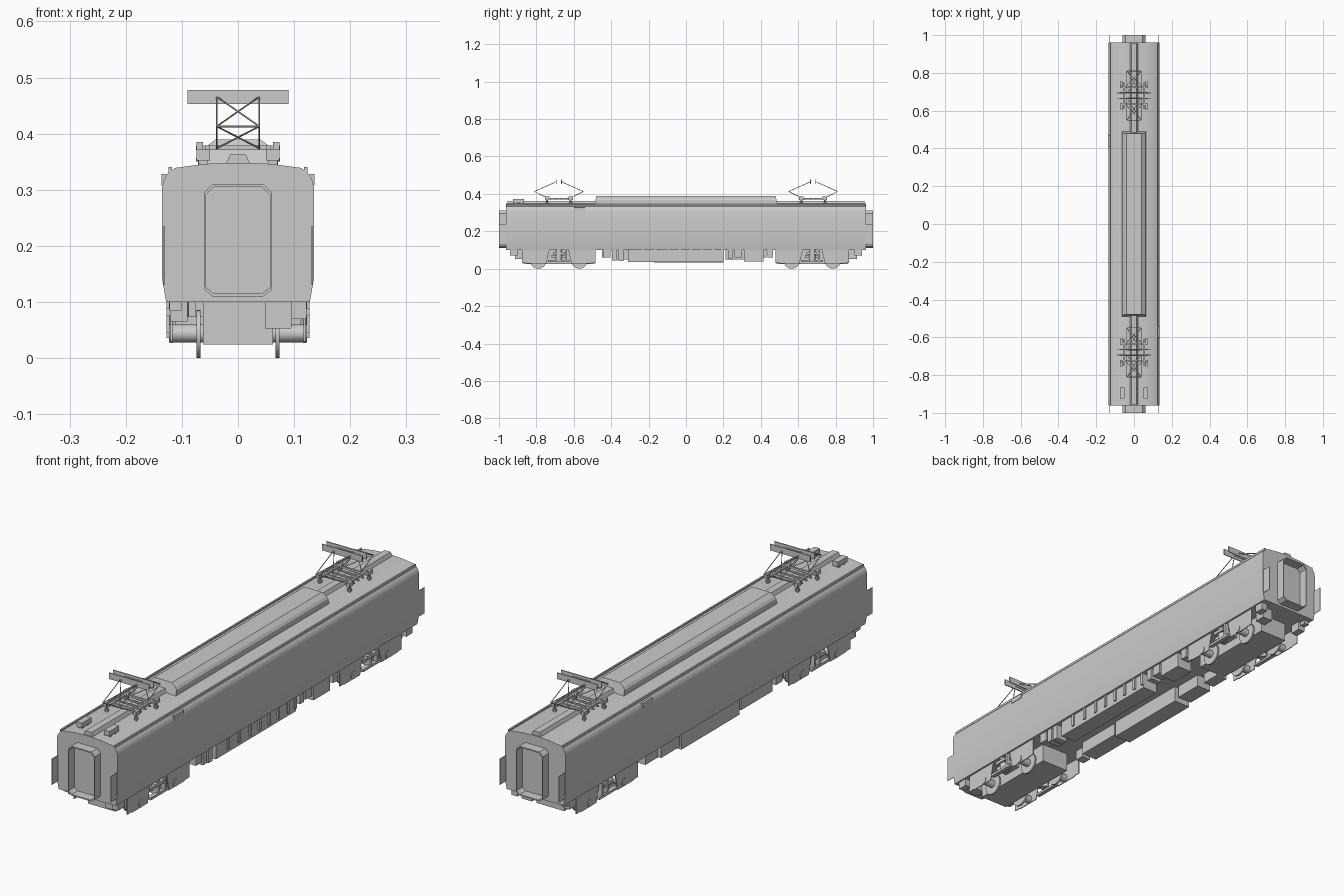
import bpy, bmesh, math
from mathutils import Vector

if "Cube" in bpy.data.objects:
    bpy.data.objects.remove(bpy.data.objects["Cube"])


def finish(name, bm, smooth=False):
    bmesh.ops.recalc_face_normals(bm, faces=bm.faces)
    me = bpy.data.meshes.new(name)
    bm.to_mesh(me)
    bm.free()
    ob = bpy.data.objects.new(name, me)
    bpy.context.collection.objects.link(ob)
    if smooth:
        bpy.context.view_layer.objects.active = ob
        ob.select_set(True)
        bpy.ops.object.shade_smooth_by_angle(angle=math.radians(35))
        ob.select_set(False)
    return ob


def boxes(name, specs):
    """One object from boxes given as (x0, x1, y0, y1, z0, z1)."""
    bm = bmesh.new()
    for x0, x1, y0, y1, z0, z1 in specs:
        vs = bmesh.ops.create_cube(bm, size=1)["verts"]
        for v in vs:
            v.co = Vector(((x0 + x1) / 2 + v.co.x * (x1 - x0),
                           (y0 + y1) / 2 + v.co.y * (y1 - y0),
                           (z0 + z1) / 2 + v.co.z * (z1 - z0)))
    return finish(name, bm)


def prism(name, pts, a, b, axis="y", smooth=False, taper=0.0):
    """Extrude a profile (x,z for axis y; y,z for axis x) from a to b."""
    bm = bmesh.new()
    low = min(p[1] for p in pts)

    def put(p, t, s):
        t += s * taper * (p[1] - low)
        return bm.verts.new((p[0], t, p[1]) if axis == "y" else (t, p[0], p[1]))
    r0 = [put(p, a, 1) for p in pts]
    r1 = [put(p, b, -1) for p in pts]
    n = len(pts)
    bm.faces.new(r0)
    bm.faces.new(r1[::-1])
    for i in range(n):
        bm.faces.new((r0[i], r0[(i + 1) % n], r1[(i + 1) % n], r1[i]))
    return finish(name, bm, smooth)


def mirrored(half):
    return half + [(-x, z) for x, z in reversed(half)]


def rods(name, segs, r, sides=6):
    """One object from round bars (start, end)."""
    bm = bmesh.new()
    for a, b in segs:
        a, b = Vector(a), Vector(b)
        d = b - a
        vs = bmesh.ops.create_cone(bm, cap_ends=True, segments=sides, radius1=r,
                                   radius2=r, depth=d.length)["verts"]
        q = d.to_track_quat("Z", "Y")
        for v in vs:
            v.co = q @ v.co + (a + b) / 2
    return finish(name, bm, sides > 6)


# Body shell, roof duct and raised roof housing
prism("body", mirrored([(.128, .10), (.135, .14), (.135, .305), (.132, .318), (.124, .331),
                        (.112, .339), (.06, .346), (.02, .348)]), -.962, .962, smooth=True)
prism("roof_duct", mirrored([(.022, .345), (.014, .363)]), -.955, .955)
prism("roof_housing", mirrored([(.064, .343), (.064, .367), (.058, .376), (.04, .39)]),
      -.49, .49, taper=.25)
boxes("roof_gutters", [(s * .121 - .003, s * .121 + .003, -.96, .96, .332, .341) for s in (-1, 1)])
boxes("side_indicators", [(.127, .1365, -.60, -.54, .308, .328), (-.1365, -.127, .41, .47, .308, .328)])
boxes("roof_vents", [(s * .062 - .012, s * .062 + .012, -.925, -.865, .352, .372) for s in (-1, 1)]
      + [(s * .062 - .008, s * .062 + .008, y, y + .01, .342, .354)
         for s in (-1, 1) for y in (-.915, -.885)])

# Open gangway tubes and thin corner plates at both ends
ring = [(.045, .11), (.06, .122), (.06, .295), (.045, .31)]
ring += [(-x, z) for x, z in reversed(ring)]
for e, tag in ((-1, "front"), (1, "back")):
    bm = bmesh.new()
    loops = [[bm.verts.new((x * k, e * y, .21 + (z - .21) * k)) for x, z in ring]
             for k, y in ((1, .96), (1, 1.0), (.95, 1.0), (.95, .96))]
    for A, B in zip(loops, loops[1:]):
        for i in range(8):
            j = (i + 1) % 8
            bm.faces.new((A[i], A[j], B[j], B[i]))
    finish(tag + "_gangway", bm)
    ys = sorted((e * .955, e * 1.0))
    boxes(tag + "_corner_plates", [(s * .132 - .001, s * .132 + .001, *ys, .13, .235)
                                   for s in (-1, 1)])
    # Underframe gear below the end
    ys = sorted((e * .87, e * .915))
    y2 = sorted((e * .90, e * .94))
    boxes(tag + "_end_gear", [(.048, .095, *ys, .053, .102), (-.12, -.09, *ys, .065, .102),
                              (.095, .122, *y2, .07, .102), (-.122, -.10, *y2, .085, .102)])

# Bogies
for c, tag in ((-.68, "front"), (.675, "back")):
    boxes(tag + "_bogie_core", [(-.062, .062, c - .19, c + .19, .024, .102)])
    axles = (c - .11, c + .11)
    rods(tag + "_wheels", [((s * .067, y, .043), (s * .074, y, .043))
                           for y in axles for s in (-1, 1)], .043, 24)
    rods(tag + "_axle_boxes", [((s * .06, y, .044), (s * .123, y, .044))
                               for y in axles for s in (-1, 1)], .016, 16)
    for s, side in ((-1, "left"), (1, "right")):
        for m, end in ((-1, "a"), (1, "b")):
            pts = [(.05, .102), (.06, .06), (.068, .027), (.165, .027), (.175, .03),
                   (.197, .03), (.197, .102)]
            prism(f"{tag}_{side}_sideframe_{end}", [(c + m * y, z) for y, z in pts],
                  s * .117, s * .1205, "x")
        xs = sorted((s * .11, s * .127))
        xi = sorted((s * .06, s * .112))
        boxes(f"{tag}_{side}_bolster", [(*xs, c - .03, c + .03, .075, .088),
                                        (*xs, c - .058, c + .058, .036, .046),
                                        (*xs, c + .032, c + .042, .04, .102),
                                        (*xi, c - .04, c + .04, .06, .074)])
        rods(f"{tag}_{side}_spring", [((s * .105, c, .044), (s * .105, c, .102))], .018, 12)

# Underfloor equipment, right side: ribbed case with smaller boxes around it
right = [(.05, .118, -.31, .2, .036, .102)]
right += [(.115, .124, y, y + .012, .05, .102) for y in (-.24, -.17, -.10, -.04, .02, .08, .14, .188)]
right += [(.07, .12, -.44, -.405, .06, .102), (.06, .12, -.395, -.37, .045, .102),
          (.07, .12, -.36, -.335, .04, .102), (.07, .12, .225, .25, .055, .102),
          (.07, .12, .26, .30, .06, .102), (.05, .12, .31, .415, .038, .102),
          (.08, .12, .435, .465, .06, .102)]
boxes("right_underfloor_boxes", right)
# Left side: long cases
boxes("left_underfloor_boxes", [(-.12, -.045, -.17, .2, .034, .102), (-.12, -.05, -.38, -.18, .048, .102),
                                (-.12, -.055, .21, .33, .05, .102), (-.12, -.07, .35, .43, .06, .102),
                                (-.115, -.075, -.45, -.41, .06, .102)])

# Pantographs
for c, tag in ((-.68, "front"), (.68, "back")):
    segs = []
    for s in (-1, 1):
        for m in (-1, 1):
            x, knee, foot, top = s * .038, c + m * .13, c + m * .055, c + m * .012
            segs += [((x, foot, .374), (x, knee, .413)), ((x, knee, .413), (x, top, .466)),
                     ((x, knee, .413), (-x, top, .466)), ((x, foot, .374), (-x, knee, .413))]
    for m in (-1, 1):
        segs += [((-.038, c + m * .13, .413), (.038, c + m * .13, .413)),
                 ((-.038, c + m * .012, .466), (.038, c + m * .012, .466))]
    rods(tag + "_pantograph_arms", segs, .0016)
    boxes(tag + "_pantograph_head", [(-.09, .09, c + m * .014 - .002, c + m * .014 + .002, .453, .478)
                                     for m in (-1, 1)])
    base = [(-.075, .075, c + m * .045 - .004, c + m * .045 + .004, .371, .379) for m in (-1, 1)]
    base += [(s * .055 - .004, s * .055 + .004, c - .07, c + .07, .371, .379) for s in (-1, 1)]
    base += [(-.075, .075, c + m * .015 - .003, c + m * .015 + .003, .372, .378) for m in (-1, 1)]
    base += [(s * .068 - .006, s * .068 + .006, c + m * .063 - .012, c + m * .063 + .012, .368, .385)
             for s in (-1, 1) for m in (-1, 1)]
    boxes(tag + "_pantograph_base", base)
    feet = [(s * .066, c + m * .063) for s in (-1, 1) for m in (-1, 1)]
    rods(tag + "_insulators", [((x, y, .341), (x, y, .37)) for x, y in feet], .005, 8)
    rods(tag + "_insulator_discs", [((x, y, .35), (x, y, .357)) for x, y in feet], .009, 10)
